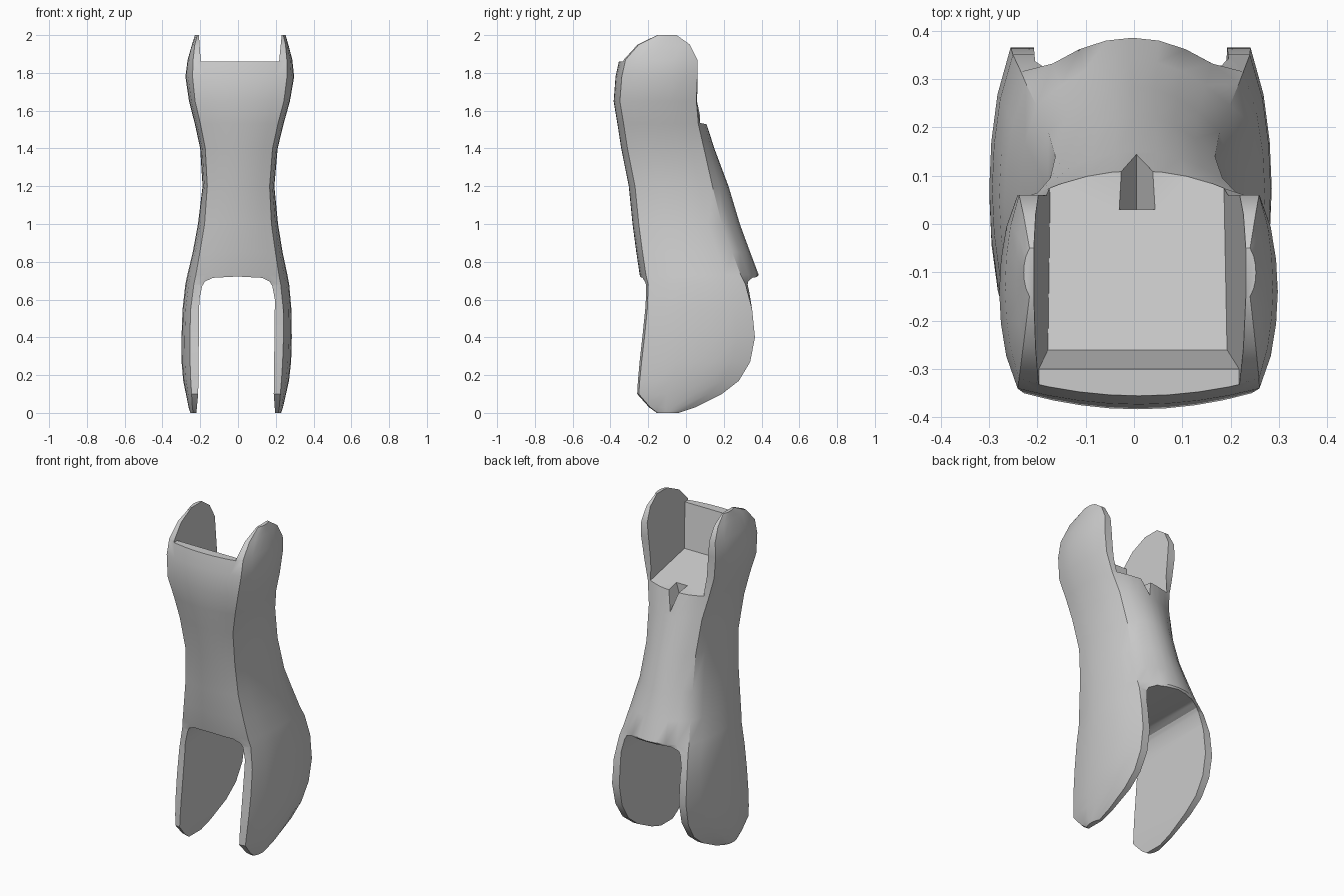
import bpy, bmesh, math

cube = bpy.data.objects.get("Cube")
if cube:
    bpy.data.objects.remove(cube, do_unlink=True)

# Single grey finish
grey = bpy.data.materials.new("plain grey")
grey.use_nodes = True
colour = (0.6, 0.6, 0.6, 1)
grey.diffuse_color = colour
grey.node_tree.nodes["Principled BSDF"].inputs["Base Color"].default_value = colour

FRONT_BOW = 0.033

# Body sections: height, front edge y, back edge y, edge half width, middle half width, back bow
SECTIONS = [
    (0, -.15, -.04, .225, .24, 0),
    (.03, -.19, .05, .23, .25, 0),
    (.1, -.25, .19, .235, .265, 0),
    (.17, -.245, .28, .24, .28, 0),
    (.27, -.235, .34, .245, .29, 0),
    (.4, -.22, .365, .248, .292, 0),
    (.55, -.205, .35, .245, .288, 0),
    (.68, -.2, .315, .23, .275, .03),
    (.73, -.212, .29, .22, .265, .095),
    (.85, -.23, .245, .2, .238, .095),
    (1, -.25, .19, .177, .212, .095),
    (1.2, -.27, .14, .165, .19, .085),
    (1.4, -.31, .095, .178, .205, .055),
    (1.53, -.33, .065, .205, .235, .045),
    (1.65, -.35, .055, .235, .267, .01),
    (1.78, -.34, .06, .25, .288, 0),
    (1.87, -.32, .06, .248, .277, 0),
    (1.95, -.25, .02, .24, .255, 0),
    (2, -.15, -.05, .228, .24, 0),
]


def make_object(name, bm):
    bmesh.ops.recalc_face_normals(bm, faces=bm.faces)
    mesh = bpy.data.meshes.new(name)
    bm.to_mesh(mesh)
    bm.free()
    obj = bpy.data.objects.new(name, mesh)
    bpy.context.collection.objects.link(obj)
    return obj


def ring(z, front, back, edge, middle, bow):
    """Closed horizontal outline with bowed front, back and flanks."""
    steps = [i / 4 - 1 for i in range(9)]
    flank = [i / 6 for i in range(1, 6)]
    bulge = [edge + (middle - edge) * math.sin(math.pi * t) ** 0.7 for t in flank]
    pts = [(edge * s, front - FRONT_BOW * (1 - s * s), z) for s in steps]
    pts += [(x, front + (back - front) * t, z) for x, t in zip(bulge, flank)]
    pts += [(-edge * s, back + bow * (1 - s * s), z) for s in steps]
    pts += [(-x, back + (front - back) * t, z) for x, t in zip(bulge, flank)]
    return pts


def loft(name, outlines):
    bm = bmesh.new()
    rows = [[bm.verts.new(p) for p in pts] for pts in outlines]
    for low, high in zip(rows, rows[1:]):
        for i in range(len(low)):
            j = (i + 1) % len(low)
            bm.faces.new((low[i], low[j], high[j], high[i]))
    bm.faces.new(rows[0])
    bm.faces.new(rows[-1])
    return make_object(name, bm)


def cut(target, cutter):
    mod = target.modifiers.new(cutter.name, "BOOLEAN")
    mod.operation = "DIFFERENCE"
    mod.solver = "EXACT"
    mod.object = cutter
    bpy.ops.object.modifier_apply(modifier=mod.name)
    bpy.data.objects.remove(cutter, do_unlink=True)


# Waisted body
body = loft("forked_shell", [ring(*s) for s in SECTIONS])
bpy.ops.object.select_all(action="DESELECT")
body.select_set(True)
bpy.context.view_layer.objects.active = body

# Round-cornered gap between the two lower legs
half = [(.217, -.1), (.2, .1), (.2, .6), (.186, .67), (.172, .695), (.13, .715), (0, .722)]
arch = half + [(-x, z) for x, z in reversed(half[:-1])]
cut(body, loft("leg_gap", [[(x, y, z) for x, z in arch] for y in (-1, 1)]))

# Open pocket between the two upper lobes, widening upward
pocket = [(-1, 1.86), (-.3, 1.86), (-.26, 1.6), (.1, 1.53), (1, 1.53), (1, 2.2), (-1, 2.2)]
cut(body, loft("lobe_gap", [
    [(side * (.18 + .085 * (z - 1.54)), y, z) for y, z in pocket] for side in (-1, 1)]))

# Small V notch in the back rim
notch = [(-.045, 1.57), (.045, 1.57), (0, 1.42)]
cut(body, loft("rim_notch", [[(x, y, z) for x, z in notch] for y in (.03, .4)]))

# Slight sideways lean
for v in body.data.vertices:
    v.co.x += 0.012 * (v.co.z - 1)

body.data.materials.clear()
body.data.materials.append(grey)
bpy.ops.object.shade_smooth_by_angle(angle=math.radians(32))
